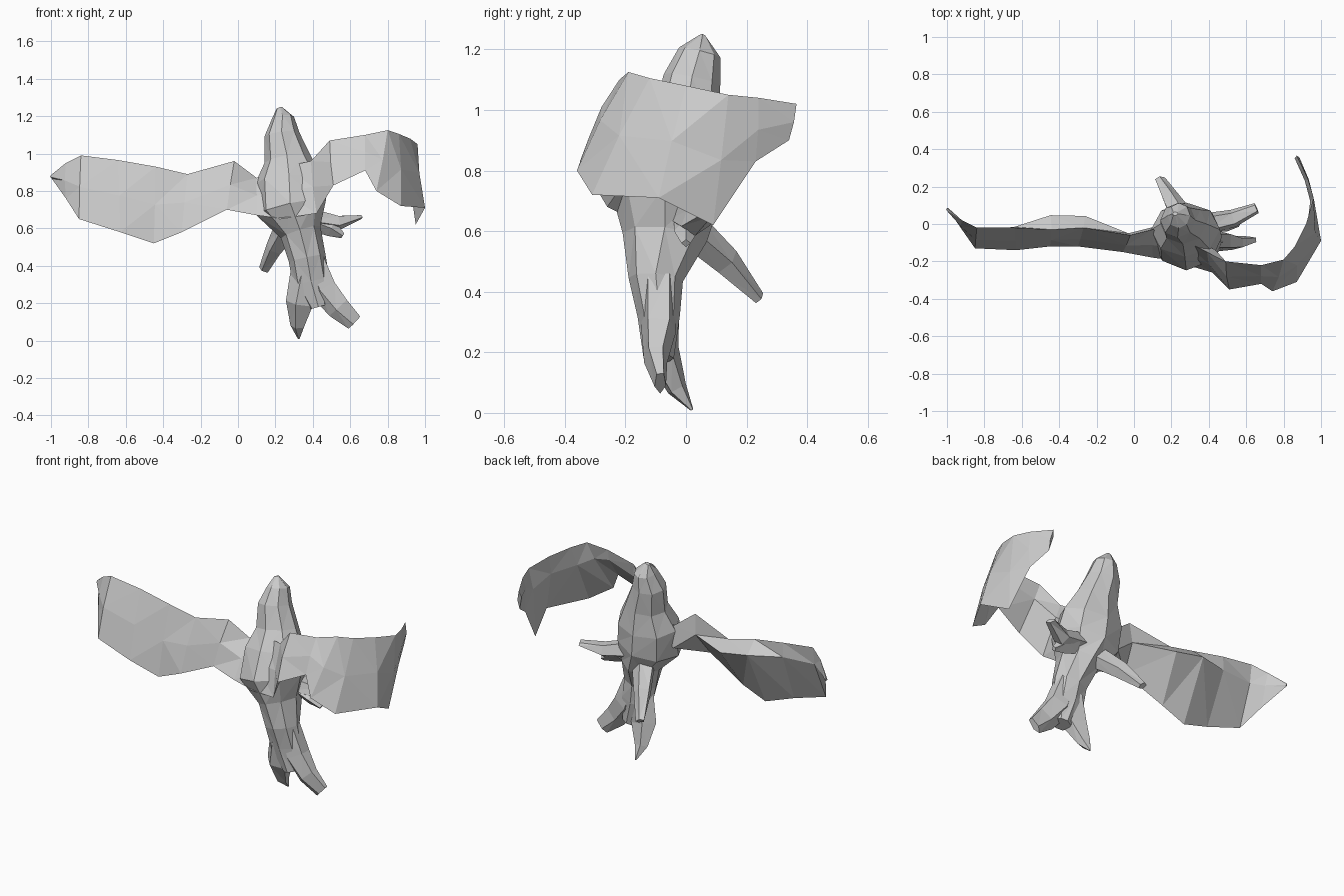
import bpy
import bmesh
from math import cos, sin, tau
from mathutils import Vector

default_cube = bpy.data.objects.get("Cube")
if default_cube:
    bpy.data.objects.remove(default_cube, do_unlink=True)

GREY = (0.6, 0.6, 0.6, 1)
stone = bpy.data.materials.new("plain grey")
stone.use_nodes = True
stone.diffuse_color = GREY
stone.node_tree.nodes["Principled BSDF"].inputs["Base Color"].default_value = GREY


def loft(name, rings):
    """Skin a list of equal point rings into a closed, faceted object."""
    bm = bmesh.new()
    loops = [[bm.verts.new(point) for point in ring] for ring in rings]
    count = len(loops[0])
    for first, second in zip(loops, loops[1:]):
        for i in range(count):
            j = (i + 1) % count
            bm.faces.new((first[i], first[j], second[j], second[i]))
    bm.faces.new(loops[0])
    bm.faces.new(loops[-1])
    bmesh.ops.triangulate(bm, faces=bm.faces[:])
    bmesh.ops.recalc_face_normals(bm, faces=bm.faces[:])
    mesh = bpy.data.meshes.new(name)
    bm.to_mesh(mesh)
    bm.free()
    mesh.materials.append(stone)
    obj = bpy.data.objects.new(name, mesh)
    bpy.context.scene.collection.objects.link(obj)
    return obj


def tangent(points, index):
    """Direction of a path at one of its points."""
    before = points[max(index - 1, 0)]
    after = points[min(index + 1, len(points) - 1)]
    return (after - before).normalized()


def limb(name, stations, sides=6):
    """Tapered tube; each station is centre x, y, z and two radii."""
    centres = [Vector(station[:3]) for station in stations]
    rings = []
    for index, (centre, station) in enumerate(zip(centres, stations)):
        along = tangent(centres, index)
        side = Vector((0, 1, 0)).cross(along).normalized()
        depth = along.cross(side)
        wide, deep = station[3:]
        rings.append([centre + side * wide * cos(tau * k / sides)
                      + depth * deep * sin(tau * k / sides) for k in range(sides)])
    return loft(name, rings)


def blade(name, stations):
    """Thin blade; each station is a top point, a bottom point,
    the depth of the back ridge and how far down the blade it lies."""
    tops = [Vector(station[0]) for station in stations]
    bottoms = [Vector(station[1]) for station in stations]
    middles = [(top + bottom) / 2 for top, bottom in zip(tops, bottoms)]
    rings = []
    for index, (top, bottom, middle) in enumerate(zip(tops, bottoms, middles)):
        depth, drop = stations[index][2:]
        normal = tangent(middles, index).cross(top - bottom).normalized()
        ridge = top.lerp(bottom, drop) - normal * depth
        rings.append([top, middle + normal * 0.01, bottom, ridge])
    return loft(name, rings)


# Body from the pointed head down to the tail, swelling at the chest
limb("body", [
    (0.22, 0.055, 1.245, 0.015, 0.01),
    (0.24, 0.045, 1.19, 0.06, 0.07),
    (0.235, 0.02, 1.1, 0.095, 0.095),
    (0.265, 0, 0.97, 0.125, 0.11),
    (0.275, -0.03, 0.85, 0.185, 0.15),
    (0.285, -0.07, 0.71, 0.19, 0.18),
    (0.335, -0.07, 0.58, 0.11, 0.14),
    (0.37, -0.1, 0.44, 0.1, 0.09),
    (0.39, -0.09, 0.32, 0.1, 0.07),
    (0.43, -0.09, 0.18, 0.05, 0.05),
], sides=8)

# Forked tail
limb("tail_fork_right", [
    (0.37, -0.09, 0.36, 0.09, 0.07),
    (0.335, -0.08, 0.2, 0.08, 0.06),
    (0.32, -0.03, 0.08, 0.04, 0.035),
    (0.325, 0.02, 0.01, 0.005, 0.005),
], sides=5)
limb("tail_fork_left", [
    (0.4, -0.09, 0.44, 0.07, 0.06),
    (0.46, -0.09, 0.28, 0.08, 0.06),
    (0.54, -0.1, 0.18, 0.07, 0.04),
    (0.625, -0.085, 0.1, 0.05, 0.02),
], sides=5)

# Small legs and claws
limb("back_leg", [
    (0.28, 0, 0.62, 0.08, 0.06),
    (0.2, 0.13, 0.5, 0.05, 0.05),
    (0.14, 0.24, 0.38, 0.03, 0.02),
], sides=5)
limb("side_leg", [
    (0.38, 0, 0.66, 0.06, 0.06),
    (0.53, 0.03, 0.63, 0.045, 0.05),
    (0.655, 0.085, 0.66, 0.012, 0.03),
], sides=5)
limb("side_claw", [
    (0.42, 0.01, 0.63, 0.05, 0.05),
    (0.5, 0, 0.6, 0.045, 0.04),
    (0.56, 0, 0.56, 0.015, 0.015),
], sides=4)

# Long straight wing, from its tip to its root inside the body
blade("right_wing", [
    ((-1, 0.085, 0.885), (-0.995, 0.08, 0.865), 0.005, 0.5),
    ((-0.92, 0.02, 0.95), (-0.92, -0.03, 0.76), 0.015, 0.4),
    ((-0.84, -0.02, 0.99), (-0.85, -0.13, 0.65), 0.02, 0.3),
    ((-0.64, -0.02, 0.965), (-0.63, -0.14, 0.58), 0.03, 0.2),
    ((-0.44, -0.03, 0.93), (-0.45, -0.12, 0.52), 0.09, 0.12),
    ((-0.27, -0.02, 0.89), (-0.3, -0.12, 0.58), 0.08, 0.12),
    ((-0.02, -0.06, 0.96), (-0.06, -0.15, 0.7), 0.05, 0.4),
    ((0.1, -0.03, 0.87), (0.1, -0.18, 0.67), 0.09, 0.4),
    ((0.27, -0.05, 0.93), (0.25, -0.2, 0.65), 0.05, 0.3),
])

# Curled wing that sweeps backward, from its root inside the body to its tip
blade("left_wing", [
    ((0.25, -0.08, 0.93), (0.22, -0.2, 0.65), 0.05, 0.3),
    ((0.39, -0.15, 0.96), (0.42, -0.26, 0.68), 0.06, 0.3),
    ((0.49, -0.2, 1.07), (0.51, -0.35, 0.83), 0.03, 0.3),
    ((0.68, -0.22, 1.1), (0.68, -0.32, 0.91), 0.02, 0.3),
    ((0.8, -0.19, 1.125), (0.74, -0.36, 0.8), 0.02, 0.3),
    ((0.86, -0.12, 1.105), (0.87, -0.31, 0.72), 0.02, 0.3),
    ((0.92, 0, 1.08), (1, -0.09, 0.71), 0.02, 0.3),
    ((0.96, 0.14, 1.05), (0.95, 0.09, 0.62), 0.015, 0.3),
    ((0.93, 0.24, 1.04), (0.92, 0.23, 0.83), 0.015, 0.3),
    ((0.87, 0.365, 1.02), (0.88, 0.34, 0.9), 0.015, 0.3),
])
